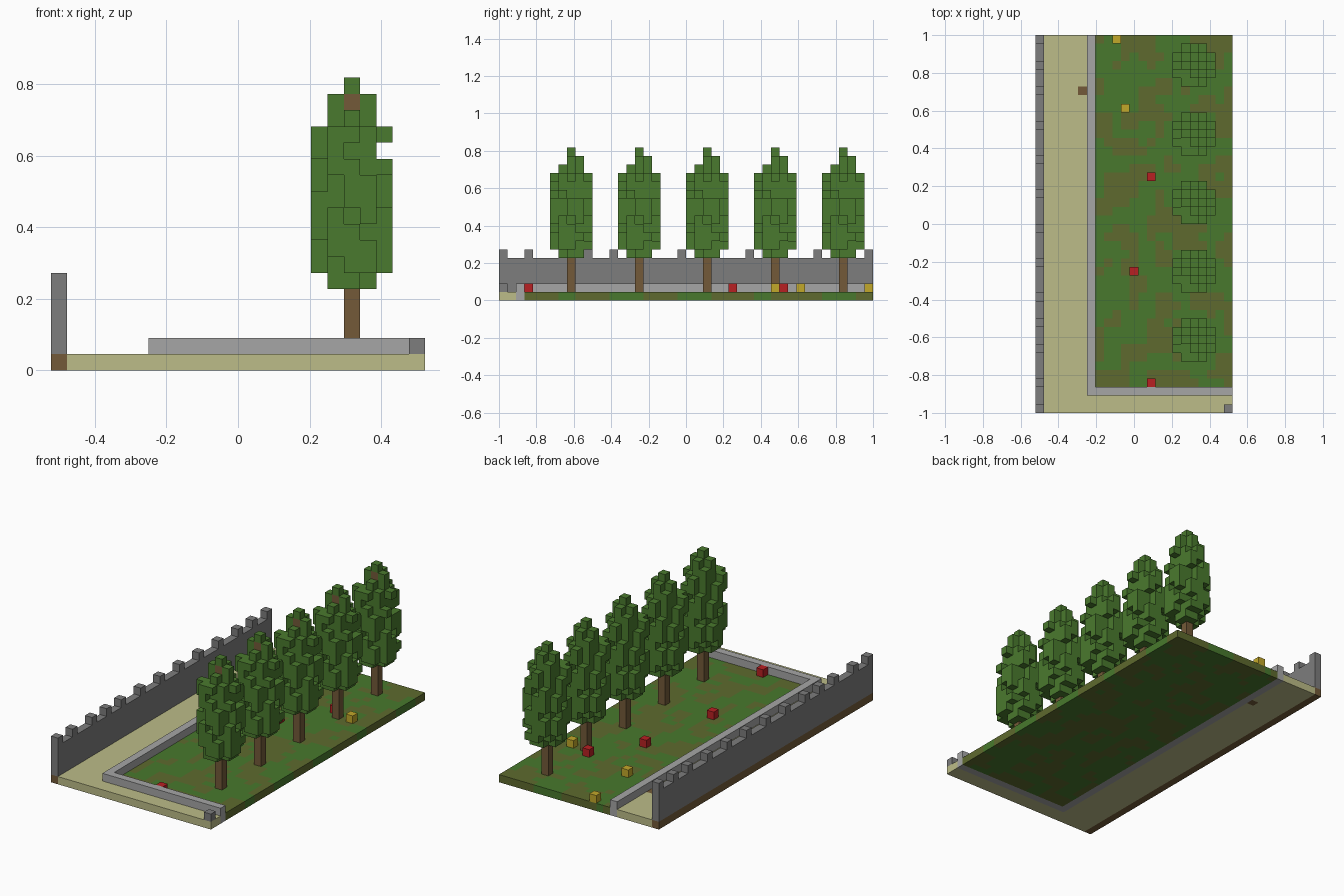
import bpy
import bmesh
from mathutils import Vector, noise

cube = bpy.data.objects.get("Cube")
if cube:
    bpy.data.objects.remove(cube, do_unlink=True)

NX, NY = 23, 44          # plot size in blocks
S = 2 / NY               # block edge length


def material(name, rgb):
    lin = [((c / 255 + 0.055) / 1.055) ** 2.4 for c in rgb] + [1]
    m = bpy.data.materials.new(name)
    m.use_nodes = True
    m.diffuse_color = lin
    m.node_tree.nodes["Principled BSDF"].inputs["Base Color"].default_value = lin
    return m


STONE = material("dark stone", (125, 125, 125))
KERB = material("light stone", (166, 166, 166))
SAND = material("sand", (188, 188, 136))
WOOD = material("brown wood", (115, 90, 56))
LEAF = material("leaf green", (74, 122, 46))
GRASS = material("grass green", (72, 121, 45))
OLIVE = material("olive grass", (94, 106, 46))
RED = material("red petals", (184, 32, 34))
YELLOW = material("yellow petals", (194, 168, 42))

# the four corners of each block side, keyed by outward direction
SIDES = {
    (1, 0, 0): ((1, 0, 0), (1, 1, 0), (1, 1, 1), (1, 0, 1)),
    (-1, 0, 0): ((0, 0, 0), (0, 0, 1), (0, 1, 1), (0, 1, 0)),
    (0, 1, 0): ((0, 1, 0), (0, 1, 1), (1, 1, 1), (1, 1, 0)),
    (0, -1, 0): ((0, 0, 0), (1, 0, 0), (1, 0, 1), (0, 0, 1)),
    (0, 0, 1): ((0, 0, 1), (1, 0, 1), (1, 1, 1), (0, 1, 1)),
    (0, 0, -1): ((0, 0, 0), (0, 1, 0), (1, 1, 0), (1, 0, 0)),
}


def box(xs, ys, zs):
    return {(x, y, z) for x in range(*xs) for y in range(*ys) for z in range(*zs)}


def place(obj, x, y, z=0):
    obj.location = ((x - NX / 2) * S, (y - NY / 2) * S, z * S)


def blocks(name, cells, mats, rule=None, at=(0, 0, 0)):
    """Outer skin of a set of unit blocks; rule picks a material per block."""
    bm = bmesh.new()
    for c in sorted(cells):
        for d, corners in SIDES.items():
            if tuple(Vector(c) + Vector(d)) in cells:
                continue
            f = bm.faces.new([bm.verts.new((Vector(c) + Vector(k)) * S) for k in corners])
            f.material_index = rule(c) if rule else 0
    bmesh.ops.remove_doubles(bm, verts=bm.verts, dist=S / 100)
    mesh = bpy.data.meshes.new(name)
    bm.to_mesh(mesh)
    bm.free()
    for m in mats:
        mesh.materials.append(m)
    obj = bpy.data.objects.new(name, mesh)
    bpy.context.collection.objects.link(obj)
    place(obj, *at)
    return obj


# ground: mottled lawn, sandy path with one wooden block, kerb between them
def mottled(c):
    return int(noise.noise(Vector((c[0] * 0.47 + 0.3, c[1] * 0.47 + 0.2, 0.6))) > 0.02)


blocks("lawn", box((7, NX), (3, NY), (0, 1)), [GRASS, OLIVE], mottled)
stump = {(5, 37, 0)}
path = box((1, 6), (0, NY), (0, 1)) | box((6, NX), (0, 2), (0, 1))
blocks("path", path - stump, [SAND])
blocks("path_wood_block", stump, [WOOD])
blocks("kerb", box((6, 7), (2, NY), (0, 2)) | box((7, NX), (2, 3), (0, 2)), [KERB])
blocks("corner_stone", {(NX - 1, 0, 1)}, [STONE])

# battlement wall on a brown footing
merlons = {(0, y, 5) for y in [0, 3, 7, 10, *range(13, 38, 4), 40, 43]}
blocks("wall_footing", box((0, 1), (0, NY), (0, 1)), [WOOD])
blocks("wall", box((0, 1), (0, NY), (1, 5)) | merlons, [STONE])

# flowers
for x, y in [(13, 3), (11, 16), (13, 27), (17, 33)]:
    blocks("red_flower", {(0, 0, 0)}, [RED], at=(x, y, 1))
for x, y in [(20, 32), (10, 35), (9, 43)]:
    blocks("yellow_flower", {(0, 0, 0)}, [YELLOW], at=(x, y, 1))

# outer leaf clumps on each side of the crown, rows from top down
CLUMPS = {
    (1, 0): ".#. ... #.. .## .## #.# ##. ### ##.",
    (-1, 0): "#.. ##. .#. .## #.# ##. ### .## .#.",
    (0, -1): "##. #.. ##. .## .## #.# ##. ### .##",
    (0, 1): ".#. .## #.# ##. ##. .## ### ##. .##",
}
crown = box((-1, 2), (-1, 2), (5, 16)) - box((0, 1), (0, 1), (5, 16))
crown |= {(0, 0, 17), (-1, 0, 16), (1, 0, 16), (0, 1, 16)}
crown -= {(-1, -1, 15), (1, 1, 15), (1, -1, 15), (-1, 1, 5), (1, -1, 5)}
for (dx, dy), rows in CLUMPS.items():
    for r, row in enumerate(rows.split()):
        for i, mark in enumerate(row, -1):
            if mark == "#":
                crown.add((dx * 2 + abs(dy) * i, dy * 2 + abs(dx) * i, 14 - r))

# five matching trees in a row, sharing their meshes
leaves = blocks("tree_crown", crown, [LEAF], at=(18, 8))
trunk = blocks("tree_trunk", box((0, 1), (0, 1), (1, 17)), [WOOD], at=(18, 8))
for y in range(16, NY, 8):
    for part in (leaves, trunk):
        twin = part.copy()
        bpy.context.collection.objects.link(twin)
        place(twin, 18, y)
